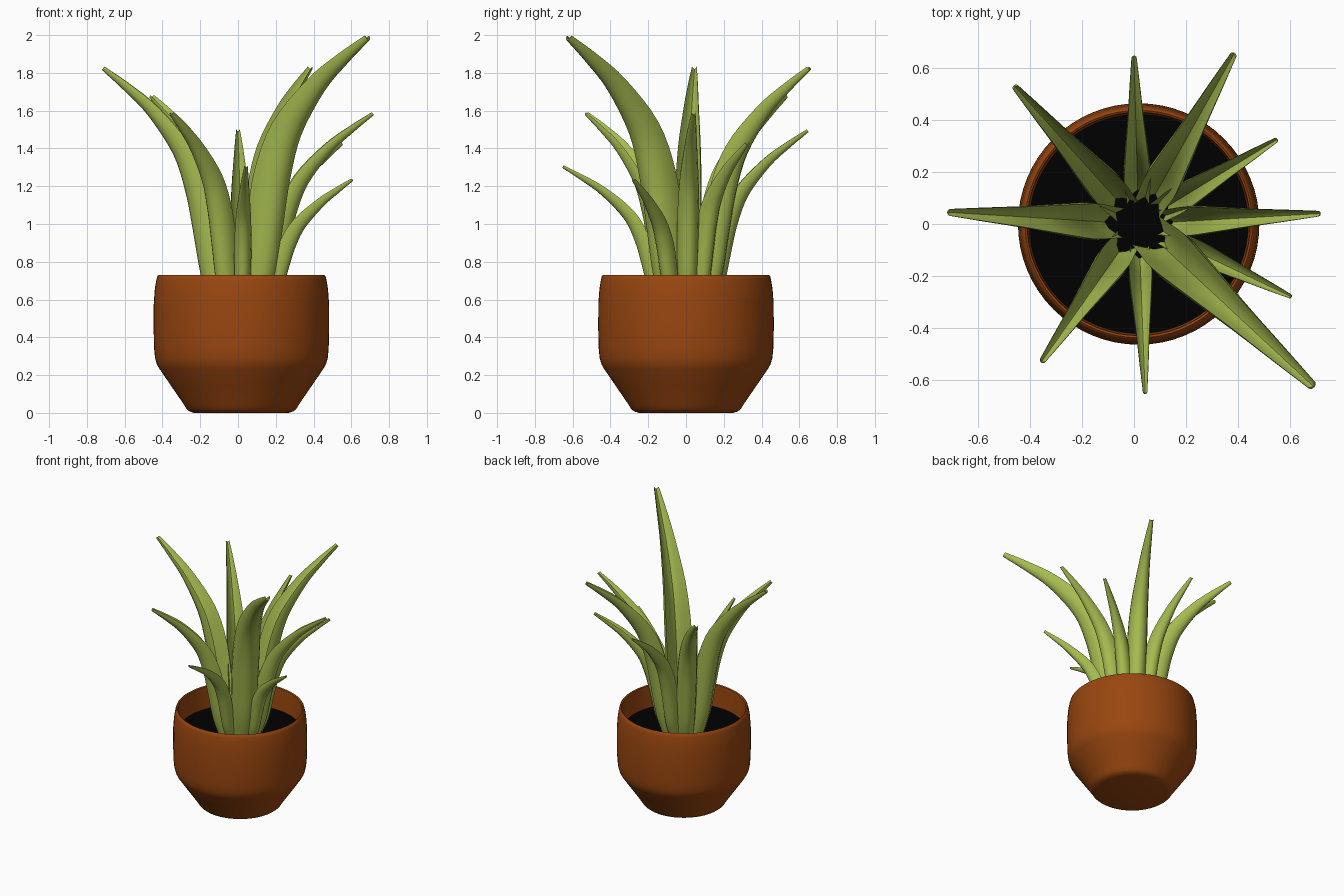
import bpy, math
from mathutils import Vector

if "Cube" in bpy.data.objects:
    bpy.data.objects.remove(bpy.data.objects["Cube"])

CX = 0.018          # pot axis
SOIL_Z = 0.56


def material(name, rgb):
    m = bpy.data.materials.new(name)
    m.diffuse_color = (*rgb, 1)
    m.use_nodes = True
    m.node_tree.nodes["Principled BSDF"].inputs["Base Color"].default_value = m.diffuse_color
    return m


def make_object(name, verts, faces, mat, angle):
    me = bpy.data.meshes.new(name)
    me.from_pydata(verts, [], faces)
    me.materials.append(mat)
    ob = bpy.data.objects.new(name, me)
    bpy.context.collection.objects.link(ob)
    bpy.ops.object.select_all(action='DESELECT')
    ob.select_set(True)
    bpy.context.view_layer.objects.active = ob
    bpy.ops.object.shade_smooth_by_angle(angle=math.radians(angle))
    return ob


def skin(rings):
    """Join equal-length closed rings into a capped tube."""
    n = len(rings[0])
    verts = [p for r in rings for p in r]
    faces = [(i * n + j, i * n + (j + 1) % n, (i + 1) * n + (j + 1) % n, (i + 1) * n + j)
             for i in range(len(rings) - 1) for j in range(n)]
    faces.append(tuple(reversed(range(n))))
    faces.append(tuple(range(len(verts) - n, len(verts))))
    return verts, faces


def circle(r, z, n=64):
    return [(CX + r * math.cos(2 * math.pi * k / n), r * math.sin(2 * math.pi * k / n), z)
            for k in range(n)]


def catmull(points, t):
    """Smooth curve through the points, t in 0..1."""
    n = len(points) - 1
    i = min(int(t * n), n - 1)
    u = t * n - i
    p1, p2 = points[i], points[i + 1]
    p0 = points[i - 1] if i > 0 else [2 * a - b for a, b in zip(p1, p2)]
    p3 = points[i + 2] if i + 2 <= n else [2 * b - a for a, b in zip(p1, p2)]
    return [0.5 * (2 * b + (c - a) * u + (2 * a - 5 * b + 4 * c - d) * u * u
                   + (3 * b - a - 3 * c + d) * u ** 3) for a, b, c, d in zip(p0, p1, p2, p3)]


clay = material("clay", (0.32, 0.062, 0.005))
dark = material("soil", (0.0, 0.0, 0.0))
green = material("leaf", (0.38, 0.50, 0.08))

# pot: outer wall, rounded rim, inner wall down to below the soil
profile = [(0.25, 0.0), (0.275, 0.008), (0.29, 0.02), (0.305, 0.045), (0.37, 0.14),
           (0.435, 0.235), (0.448, 0.258), (0.457, 0.29), (0.462, 0.34), (0.465, 0.45),
           (0.464, 0.58), (0.458, 0.66), (0.45, 0.705), (0.445, 0.725), (0.438, 0.73),
           (0.43, 0.725), (0.428, 0.70), (0.425, 0.60), (0.42, 0.52)]
make_object("pot", *skin([circle(r, z) for r, z in profile]), clay, 50)

# soil disc
make_object("soil", *skin([circle(0.424, SOIL_Z - 0.03), circle(0.424, SOIL_Z)]), dark, 30)

# leaf shape: (height, outward reach, width), all relative
SHAPE = [(0, 0, 0.85), (0.15, 0.09, 0.93), (0.34, 0.155, 1.0), (0.5, 0.22, 1.0),
         (0.66, 0.34, 0.86), (0.82, 0.58, 0.58), (0.92, 0.80, 0.38), (1, 1, 0.19)]
# deeply channelled cross-section: (across, outward)
SECTION = [(-0.48, -0.54), (-0.5, -0.30), (-0.42, 0.0), (-0.25, 0.22), (0, 0.32),
           (0.25, 0.22), (0.42, 0.0), (0.5, -0.30), (0.48, -0.54),
           (0.35, -0.32), (0.19, -0.08), (0, 0.06), (-0.19, -0.08), (-0.35, -0.32)]


def leaf(name, tip, width, bend=1.0, steps=28):
    out = Vector((tip[0] - CX, tip[1], 0))
    reach = out.length
    out.normalize()
    side = Vector((-out.y, out.x, 0))
    base = 0.118

    def spine(t):
        h, f, w = catmull(SHAPE, min(max(t, 0), 1))
        r = base + (reach - base) * max(f, 0) ** bend
        p = Vector((CX, 0, 0)) + out * r
        p.z = SOIL_Z - 0.02 + h * (tip[2] - SOIL_Z + 0.012)
        return p, w * width

    rings = []
    for k in range(steps + 1):
        t = k / steps
        p, w = spine(t)
        tan = (spine(t + 0.01)[0] - spine(t - 0.01)[0]).normalized()
        nrm = side.cross(tan)
        if nrm.dot(out) < 0:
            nrm = -nrm
        rings.append([p + side * (u * w) + nrm * (v * w) for u, v in SECTION])
    verts, faces = skin(rings)
    make_object(name, verts, [f[::-1] for f in faces], green, 60)


# tip position, width, bend (lower leans out sooner)
LEAVES = [((0.00, 0.645, 1.50), 0.105, 0.95), ((0.385, 0.655, 1.83), 0.14, 1.0),
          ((0.55, 0.325, 1.43), 0.105, 0.95), ((0.715, 0.04, 1.59), 0.115, 0.95),
          ((0.605, -0.28, 1.24), 0.09, 0.75), ((0.69, -0.625, 1.99), 0.185, 1.08),
          ((0.043, -0.652, 1.31), 0.09, 0.95), ((-0.355, -0.53, 1.59), 0.125, 1.0),
          ((-0.715, 0.045, 1.83), 0.14, 1.0), ((-0.46, 0.53, 1.68), 0.135, 1.0)]
for i, (tip, width, bend) in enumerate(LEAVES):
    leaf(f"leaf_{i + 1}", tip, width, bend)
